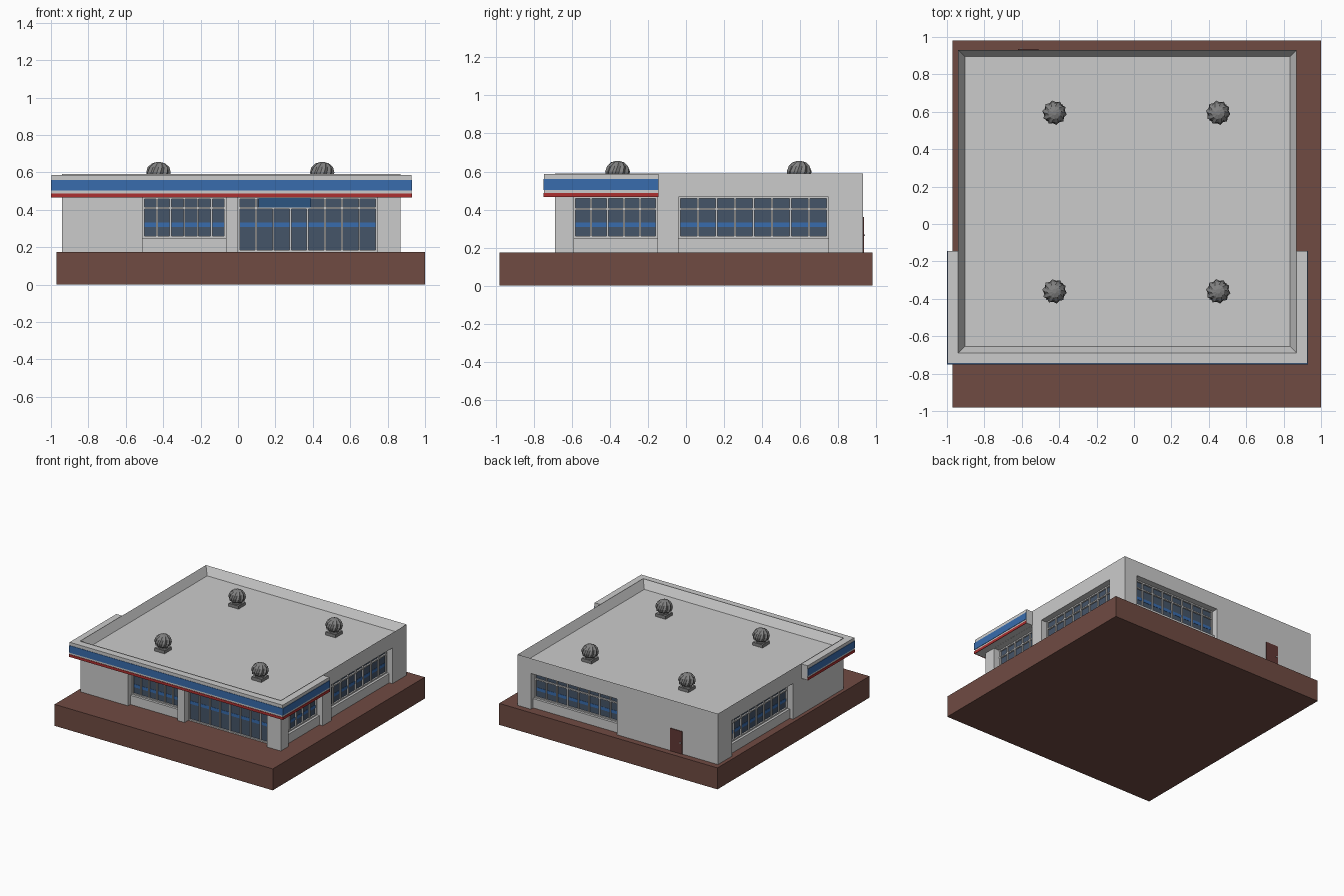
import bpy, bmesh, math
from mathutils import Matrix, Vector

if "Cube" in bpy.data.objects:
    bpy.data.objects.remove(bpy.data.objects["Cube"])

X0, X1, Y0, Y1 = -0.94, 0.87, -0.69, 0.93      # building walls
GROUND, HEAD, ROOF, TOP = 0.175, 0.467, 0.525, 0.59
DEPTH = 0.07                                    # window recess


def material(name, rgb):
    m = bpy.data.materials.new(name)
    m.diffuse_color = (*rgb, 1)
    m.use_nodes = True
    m.node_tree.nodes["Principled BSDF"].inputs["Base Color"].default_value = m.diffuse_color
    return m


BLUE = material("blue", (0.04, 0.15, 0.42))
DARK_BLUE = material("dark_blue", (0.025, 0.09, 0.22))
RED = material("red", (0.42, 0.03, 0.03))
BROWN = material("brown", (0.16, 0.07, 0.055))
DOOR = material("door_brown", (0.12, 0.04, 0.035))
GLASS = material("glass", (0.06, 0.09, 0.14))
METAL = material("vent_metal", (0.22, 0.22, 0.22))


def finish(name, bm, mat=None):
    bmesh.ops.recalc_face_normals(bm, faces=bm.faces)
    me = bpy.data.meshes.new(name)
    bm.to_mesh(me)
    bm.free()
    ob = bpy.data.objects.new(name, me)
    bpy.context.collection.objects.link(ob)
    if mat:
        me.materials.append(mat)
    return ob


def add_box(bm, a, b):
    a, b = Vector(a), Vector(b)
    size = [abs(v) for v in b - a]
    return bmesh.ops.create_cube(
        bm, size=1, matrix=Matrix.Translation((a + b) / 2) @ Matrix.Diagonal((*size, 1)))


def boxes(name, pairs, mat=None):
    bm = bmesh.new()
    for a, b in pairs:
        add_box(bm, a, b)
    return finish(name, bm, mat)


def prism(name, pts, z0, z1, mat=None):
    bm = bmesh.new()
    face = bm.faces.new([bm.verts.new((x, y, z0)) for x, y in pts])
    ext = bmesh.ops.extrude_face_region(bm, geom=[face])["geom"]
    bmesh.ops.translate(bm, vec=(0, 0, z1 - z0),
                        verts=[v for v in ext if isinstance(v, bmesh.types.BMVert)])
    return finish(name, bm, mat)


def on_wall(side, u, d):
    """Point at u along a wall, d outward from it."""
    return {"front": (u, Y0 - d), "right": (X1 + d, u),
            "back": (u, Y1 + d), "left": (X0 - d, u)}[side]


def wall_box(side, u0, u1, d0, d1, z0, z1):
    return (*on_wall(side, u0, d0), z0), (*on_wall(side, u1, d1), z1)


# Plinth
boxes("plinth", [((-0.97, -0.98, 0), (1.0, 0.98, GROUND))], BROWN)

# side, start, end, pane count, has low wall
windows = [("front", -0.51, -0.065, 6, True), ("front", 0.0, 0.745, 8, False),
           ("right", -0.59, -0.15, 5, True), ("right", -0.04, 0.75, 8, True),
           ("back", 0.75, -0.03, 8, True), ("left", 0.75, -0.04, 8, True)]

# Lower walls: footprint notched at each window bay
outline = []
for side, corner in (("front", (X0, Y0)), ("right", (X1, Y0)),
                     ("back", (X1, Y1)), ("left", (X0, Y1))):
    outline.append(corner)
    for s, a, b, *_ in windows:
        if s == side:
            outline += [on_wall(s, a, 0), on_wall(s, a, -DEPTH),
                        on_wall(s, b, -DEPTH), on_wall(s, b, 0)]
prism("lower_walls", outline, GROUND, HEAD)

# Upper walls with sunken roof behind a parapet
bm = bmesh.new()
add_box(bm, (X0, Y0, HEAD), (X1, Y1, TOP))
bm.faces.ensure_lookup_table()
roof = max(bm.faces, key=lambda f: f.calc_center_median().z)
bmesh.ops.inset_region(bm, faces=[roof], thickness=0.05)
bmesh.ops.translate(bm, verts=roof.verts, vec=(0, 0, ROOF - TOP))
finish("roof_and_parapet", bm)


# Canopy fascia wrapping the front and part of both sides
def wrap(name, inner, outer, z0, z1, mat=None):
    yb = -0.145
    prism(name, [(X0 - outer, yb), (X0 - outer, Y0 - outer), (X1 + outer, Y0 - outer),
                 (X1 + outer, yb), (X1 + inner, yb), (X1 + inner, Y0 - inner),
                 (X0 - inner, Y0 - inner), (X0 - inner, yb)], z0, z1, mat)


wrap("canopy_fascia", 0, 0.057, 0.468, 0.586)
wrap("blue_band", 0.055, 0.06, 0.502, 0.56, BLUE)
wrap("red_band", 0.055, 0.06, 0.467, 0.488, RED)

# Windows: glass, stripe, frame grid and low wall
T = 0.005
for i, (s, a, b, n, low) in enumerate(windows):
    a, b = min(a, b), max(a, b)
    z0 = 0.25 if low else GROUND
    zt = 0.41 if s == "front" else 0.403
    tag = f"{s}_{i}"
    boxes("glass_" + tag, [wall_box(s, a, b, -DEPTH, -0.062, z0, HEAD)], GLASS)
    boxes("stripe_" + tag, [wall_box(s, a, b, -0.063, -0.06, 0.308, 0.333)], BLUE)
    bars = [wall_box(s, a, b, -0.064, -0.05, z - T, z + T)
            for z in (z0 + T, zt, HEAD - T)]
    for k in range(n + 1):
        u = a + T + (b - a - 2 * T) * k / n
        bars.append(wall_box(s, u - T, u + T, -0.064, -0.051, z0, HEAD))
    boxes("frame_" + tag, bars)
    if low:
        boxes("low_wall_" + tag, [wall_box(s, a, b, -DEPTH, -0.03, GROUND, z0)])

# Panel above the entrance, and the entrance door handles
boxes("entrance_panel", [wall_box("front", 0.11, 0.39, -0.06, -0.045, 0.412, 0.462)], DARK_BLUE)

# Back door with knob
boxes("back_door", [wall_box("back", -0.62, -0.51, -0.01, 0.005, GROUND, 0.36)], DOOR)
boxes("back_door_knob", [wall_box("back", -0.61, -0.60, 0.004, 0.012, 0.26, 0.27)])

# Roof turbine vents: twisted fluted domes on square curbs
profile = [(0.036, 0.545), (0.036, 0.562), (0.06, 0.575), (0.066, 0.6),
           (0.058, 0.628), (0.036, 0.648), (0.012, 0.655)]
LOBES = 10
for i, (x, y) in enumerate((x, y) for x in (-0.425, 0.45) for y in (-0.36, 0.595)):
    boxes(f"vent_curb_{i}", [((x - 0.045, y - 0.045, ROOF - 0.01),
                              (x + 0.045, y + 0.045, 0.55))], METAL)
    bm = bmesh.new()
    rings = []
    for j, (r, z) in enumerate(profile):
        ring = []
        for k in range(2 * LOBES):
            ang = math.pi * k / LOBES + 0.16 * j
            rr = r * (0.86 if k % 2 and 1 < j < 6 else 1)
            ring.append(bm.verts.new((x + rr * math.cos(ang), y + rr * math.sin(ang), z)))
        rings.append(ring)
    for lo, hi in zip(rings, rings[1:]):
        for k in range(2 * LOBES):
            m = (k + 1) % (2 * LOBES)
            bm.faces.new((lo[k], lo[m], hi[m], hi[k]))
    bm.faces.new(rings[0])
    bm.faces.new(rings[-1])
    finish(f"vent_dome_{i}", bm, METAL)
